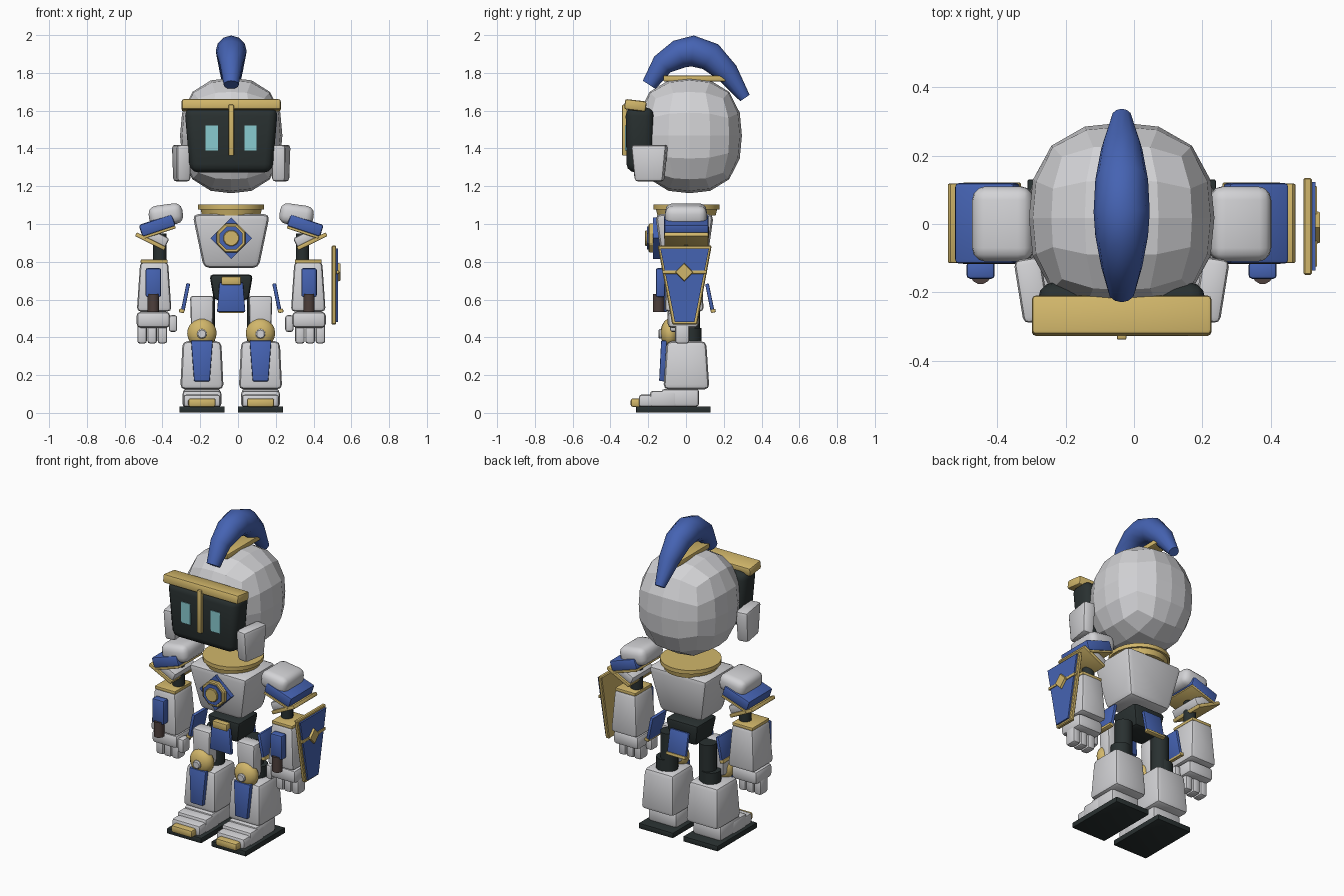
import bpy, bmesh, math
from mathutils import Vector, Matrix, Euler

cube = bpy.data.objects.get("Cube")
if cube:
    bpy.data.objects.remove(cube, do_unlink=True)

C = -0.036  # body centre line


def material(name, rgb):
    m = bpy.data.materials.new(name)
    m.use_nodes = True
    m.diffuse_color = (*rgb, 1)
    m.node_tree.nodes["Principled BSDF"].inputs["Base Color"].default_value = (*rgb, 1)
    return m


white = material("light grey armour", (0.65, 0.65, 0.67))
blue = material("royal blue", (0.06, 0.125, 0.45))
gold = material("gold", (0.64, 0.47, 0.145))
black = material("charcoal", (0.022, 0.03, 0.03))
cyan = material("pale cyan", (0.25, 0.6, 0.63))
brown = material("dark brown", (0.075, 0.05, 0.045))


def finish(name, bm, mat, bevel=0, seg=2, smooth=False):
    bmesh.ops.recalc_face_normals(bm, faces=bm.faces)
    if bevel:
        bmesh.ops.bevel(bm, geom=bm.edges[:], offset=bevel, segments=seg,
                        profile=0.5, affect='EDGES', clamp_overlap=True)
    me = bpy.data.meshes.new(name)
    bm.to_mesh(me)
    bm.free()
    me.materials.append(mat)
    ob = bpy.data.objects.new(name, me)
    bpy.context.collection.objects.link(ob)
    if smooth:
        bpy.ops.object.select_all(action='DESELECT')
        ob.select_set(True)
        bpy.context.view_layer.objects.active = ob
        bpy.ops.object.shade_smooth_by_angle(angle=math.radians(35))
    return ob


def block(name, mat, loc, size, rot=(0, 0, 0), taper=(1, 1), bevel=0.012, seg=2):
    """Bevelled box; taper scales the bottom face."""
    bm = bmesh.new()
    bmesh.ops.create_cube(bm, size=1)
    for v in bm.verts:
        if v.co.z < 0:
            v.co.x *= taper[0]
            v.co.y *= taper[1]
        v.co *= Vector(size)
    ob = finish(name, bm, mat, bevel, seg, bevel > 0)
    ob.data.transform(Matrix.Translation(loc) @ Euler(rot).to_matrix().to_4x4())


def pair(name, mat, loc, size, rot=(0, 0, 0), **kw):
    """The same block on both sides of the body."""
    for side, s in (("left", 1), ("right", -1)):
        block(f"{side}_{name}", mat, (C + s * loc[0], loc[1], loc[2]), size,
              (rot[0], s * rot[1], s * rot[2]), **kw)


def prism(name, mat, pts, axis, lo, hi, bevel=0, end=1, smooth=False):
    """Outline extruded along an axis; end scales the far outline."""
    bm = bmesh.new()
    mid = sum((Vector(p) for p in pts), Vector((0, 0))) / len(pts)
    rings = []
    for d, k in ((lo, 1), (hi, end)):
        ring = []
        for p in pts:
            u, v = mid + (Vector(p) - mid) * k
            ring.append(bm.verts.new({'x': (d, u, v), 'y': (u, d, v), 'z': (u, v, d)}[axis]))
        bm.faces.new(ring)
        rings.append(ring)
    for i in range(len(pts)):
        j = (i + 1) % len(pts)
        bm.faces.new((rings[0][i], rings[0][j], rings[1][j], rings[1][i]))
    finish(name, bm, mat, bevel, 1, smooth)


def ngon(u, v, r, n, phase=0.5):
    return [(u + r * math.cos(math.tau * (i + phase) / n),
             v + r * math.sin(math.tau * (i + phase) / n)) for i in range(n)]


# Faceted head: a subdivided cube inflated to a slightly boxy ball
bm = bmesh.new()
bmesh.ops.create_cube(bm, size=2)
bmesh.ops.subdivide_edges(bm, edges=bm.edges[:], cuts=3, use_grid_fill=True)
for v in bm.verts:
    p = Vector([math.tan(c * math.pi / 4) for c in v.co])
    p /= sum(abs(c) ** 2.5 for c in p) ** 0.4
    v.co = Vector((C + 0.271 * p.x, 0.018 + 0.278 * p.y, 1.468 + 0.305 * p.z))
finish("head", bm, white)

# Crest: tapered tube swept along an arc, as (y, z, radius)
path = [(-0.195, 1.737, 0.04), (-0.125, 1.845, 0.06), (-0.035, 1.90, 0.077),
        (0.035, 1.916, 0.082), (0.13, 1.886, 0.077), (0.22, 1.80, 0.06), (0.312, 1.667, 0.03)]
bm = bmesh.new()
rings = []
for i, (y, z, r) in enumerate(path):
    a, b = path[max(i - 1, 0)], path[min(i + 1, len(path) - 1)]
    t = Vector((0, b[0] - a[0], b[1] - a[1])).normalized()
    n = Vector((0, -t.z, t.y))
    rings.append([bm.verts.new(Vector((C + u, y, z)) + n * w) for u, w in ngon(0, 0, r, 12, 0)])
for a, b in zip(rings, rings[1:]):
    for i in range(12):
        bm.faces.new((a[i], a[i - 1], b[i - 1], b[i]))
bm.faces.new(rings[0])
bm.faces.new(rings[-1])
finish("crest", bm, blue, smooth=True)
block("crest_base", gold, (C, 0.045, 1.77), (0.09, 0.33, 0.03), bevel=0.005)

# Face
block("visor", black, (C, -0.245, 1.445), (0.495, 0.15, 0.345), taper=(0.88, 0.92), bevel=0.045, seg=3)
block("brow", gold, (C, -0.268, 1.628), (0.525, 0.115, 0.055), rot=(-0.12, 0, 0), bevel=0.012)
block("nose_bar", gold, (C, -0.324, 1.497), (0.028, 0.028, 0.27), bevel=0.005)
pair("eye", cyan, (0.103, -0.318, 1.455), (0.064, 0.009, 0.132), bevel=0)
pair("ear_guard", white, (0.262, -0.193, 1.322), (0.08, 0.19, 0.195),
     rot=(0, 0, -0.16), taper=(0.9, 0.8), bevel=0.018)

# Collar and torso
prism("collar", gold, ngon(C, 0.003, 0.155, 24), 'z', 1.045, 1.082, end=1.06, smooth=True)
prism("collar_rim", gold, ngon(C, 0.003, 0.176, 24), 'z', 1.078, 1.102, smooth=True)
block("torso", white, (C, -0.008, 0.91), (0.41, 0.31, 0.285), taper=(0.71, 0.74), bevel=0.03)

# Chest emblem
prism("emblem_points", blue, ngon(C, 0.925, 0.11, 4, 0), 'y', -0.175, -0.11)
prism("emblem_rim", gold, ngon(C, 0.925, 0.083, 8), 'y', -0.198, -0.11, bevel=0.006)
prism("emblem_field", blue, ngon(C, 0.925, 0.066, 8), 'y', -0.206, -0.19)
prism("emblem_centre", gold, ngon(C, 0.925, 0.043, 12), 'y', -0.217, -0.19, bevel=0.004)

# Shoulders
pair("shoulder_cap", white, (0.346, 0, 1.048), (0.18, 0.22, 0.11),
     rot=(0, 0.14, 0), bevel=0.04, seg=3)
pair("shoulder_band", blue, (0.392, 0.002, 0.992), (0.185, 0.236, 0.066), rot=(0, 0.32, 0))
pair("shoulder_band_trim", gold, (0.38, 0.002, 0.956), (0.178, 0.238, 0.014),
     rot=(0, 0.32, 0), bevel=0.004)
pair("shoulder_sleeve", white, (0.402, 0.002, 0.93), (0.14, 0.21, 0.055), rot=(0, -0.46, 0))
pair("shoulder_trim", gold, (0.428, 0.002, 0.908), (0.172, 0.232, 0.022),
     rot=(0, -0.46, 0), bevel=0.005)

# Arms
pair("forearm", white, (0.408, -0.01, 0.668), (0.148, 0.18, 0.262), taper=(1.24, 1.15), bevel=0.02)
pair("forearm_cuff", gold, (0.408, -0.01, 0.802), (0.142, 0.17, 0.02), bevel=0.005)
pair("forearm_panel", blue, (0.412, -0.135, 0.69), (0.082, 0.05, 0.152), bevel=0.01)
pair("palm", white, (0.412, -0.015, 0.493), (0.178, 0.165, 0.085), bevel=0.022)
pair("thumb", white, (0.308, -0.05, 0.473), (0.044, 0.07, 0.088), bevel=0.013)
for i in range(3):
    pair(f"finger_{i + 1}", white, (0.364 + 0.054 * i, -0.02, 0.42),
         (0.05, 0.075, 0.105), bevel=0.013)

# Pelvis and skirt panels
block("pelvis", black, (C, 0, 0.665), (0.23, 0.2, 0.135), taper=(0.8, 0.85), bevel=0.02)
block("buckle", gold, (C, -0.115, 0.70), (0.105, 0.04, 0.045), bevel=0.008)
block("front_skirt", blue, (C, -0.113, 0.612), (0.125, 0.024, 0.155), taper=(1.2, 1), bevel=0.005)
block("back_skirt", blue, (C, 0.126, 0.61), (0.13, 0.02, 0.15), rot=(0.2, 0, 0), bevel=0.005)
block("back_skirt_trim", gold, (C, 0.144, 0.54), (0.135, 0.026, 0.018), rot=(0.2, 0, 0), bevel=0.004)
pair("side_skirt", blue, (0.242, 0, 0.612), (0.02, 0.14, 0.15), rot=(0, -0.2, 0), bevel=0.005)
pair("side_skirt_trim", gold, (0.262, 0, 0.54), (0.028, 0.145, 0.02), rot=(0, -0.2, 0), bevel=0.004)

# Legs
pair("thigh_plate", white, (0.155, -0.055, 0.51), (0.125, 0.09, 0.22), taper=(0.9, 0.9), bevel=0.015)
pair("shin", white, (0.155, 0.002, 0.252), (0.205, 0.21, 0.255), taper=(1.12, 1.16), bevel=0.026)
pair("shin_panel", blue, (0.155, -0.122, 0.275), (0.115, 0.03, 0.215),
     rot=(-0.05, 0, 0), taper=(0.72, 1), bevel=0.005)

# Feet: overlapping plates stepping down to the toe
pair("sole", black, (0.155, -0.067, 0.018), (0.24, 0.395, 0.034), bevel=0.005)
pair("heel", white, (0.155, -0.03, 0.08), (0.2, 0.2, 0.095), bevel=0.018)
pair("foot_plate", white, (0.155, -0.12, 0.074), (0.205, 0.14, 0.085), bevel=0.015)
pair("toe_plate", white, (0.155, -0.175, 0.064), (0.195, 0.15, 0.066), bevel=0.015)
pair("toe_cap", gold, (0.155, -0.25, 0.054), (0.145, 0.085, 0.046), bevel=0.012)

# Round joints and grips
for side, s in (("left", 1), ("right", -1)):
    leg, arm = C + s * 0.155, C + s * 0.378
    prism(f"{side}_leg_core", black, ngon(C + s * 0.135, 0.025, 0.052, 12), 'z', 0.34, 0.615, smooth=True)
    prism(f"{side}_knee_joint", black, ngon(leg, 0.025, 0.06, 12), 'z', 0.37, 0.45, smooth=True)
    prism(f"{side}_elbow", black, ngon(arm, 0, 0.036, 12), 'z', 0.79, 0.95, smooth=True)
    prism(f"{side}_grip", brown, ngon(C + s * 0.412, -0.145, 0.031, 12), 'z', 0.535, 0.63, smooth=True)
    bm = bmesh.new()
    bmesh.ops.create_uvsphere(bm, u_segments=16, v_segments=10, radius=1)
    for v in bm.verts:
        v.co = Vector((leg + v.co.x * 0.078, -0.085 + v.co.y * 0.05, 0.422 + v.co.z * 0.078))
    finish(f"{side}_knee_guard", bm, gold, smooth=True)
    prism(f"{side}_knee_bolt", white, ngon(leg, 0.418, 0.027, 10), 'y', -0.12, -0.145, bevel=0.006)


# Shield on the left arm: tapers from a wide top
def shield_outline(k):
    top, low = 0.143 - k, 0.066 - k
    return [(-0.007 - top, 0.885 - k), (-0.007 + top, 0.885 - k),
            (-0.007 + low, 0.468 + k), (-0.007 - low, 0.468 + k)]


prism("shield_frame", gold, shield_outline(0), 'x', 0.495, 0.52, bevel=0.005)
prism("shield_face", blue, shield_outline(0.014), 'x', 0.515, 0.53)
block("shield_bar", gold, (0.528, -0.007, 0.745), (0.014, 0.235, 0.018), bevel=0.003)
prism("shield_boss", gold, ngon(-0.01, 0.745, 0.052, 4, 0), 'x', 0.522, 0.543, end=0.85)
